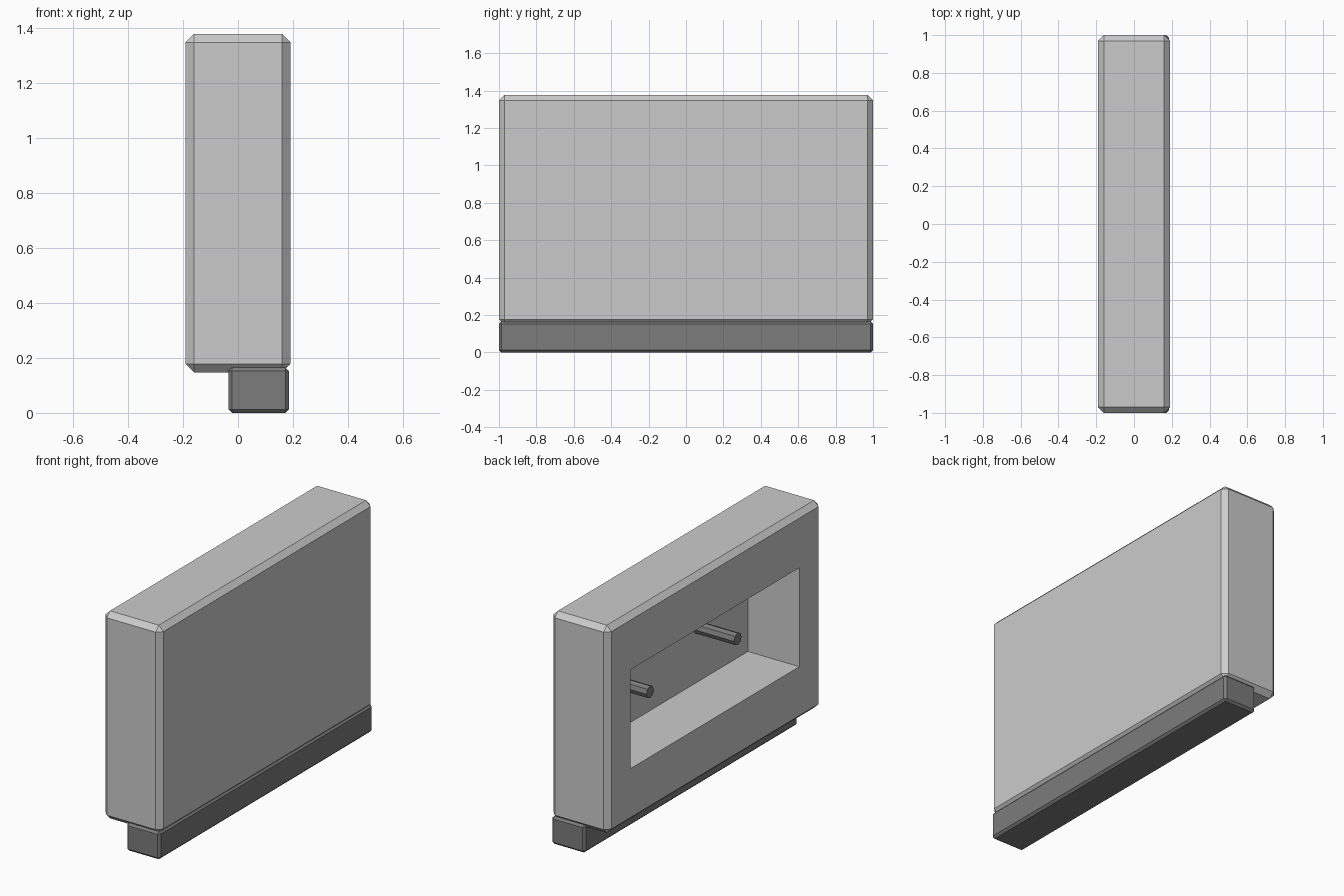
import bpy, bmesh
from mathutils import Matrix, Vector
from math import pi

if "Cube" in bpy.data.objects:
    bpy.data.objects.remove(bpy.data.objects["Cube"])

dark = bpy.data.materials.new("dark_grey")
dark.diffuse_color = (0.2, 0.2, 0.2, 1)
dark.use_nodes = True
dark.node_tree.nodes["Principled BSDF"].inputs["Base Color"].default_value = dark.diffuse_color


def chamfered_box(lo, hi, chamfer):
    lo, hi = Vector(lo), Vector(hi)
    bm = bmesh.new()
    bmesh.ops.create_cube(bm, size=1, matrix=Matrix.Translation((lo + hi) / 2)
                          @ Matrix.Diagonal((*(hi - lo), 1)))
    bmesh.ops.bevel(bm, geom=bm.edges[:], offset=chamfer, segments=1,
                    profile=0.5, affect='EDGES')
    return bm


def finish(bm, name, material=None):
    bmesh.ops.recalc_face_normals(bm, faces=bm.faces[:])
    mesh = bpy.data.meshes.new(name)
    bm.to_mesh(mesh)
    bm.free()
    obj = bpy.data.objects.new(name, mesh)
    if material:
        mesh.materials.append(material)
    bpy.context.collection.objects.link(obj)
    return obj


# Casing with a rectangular recess pushed into its -x face
bm = chamfered_box((-0.19, -1, 0.147), (0.19, 1, 1.377), 0.03)
side = min(bm.faces, key=lambda f: f.calc_center_median().x)
bmesh.ops.inset_individual(bm, faces=[side], thickness=0.1)
for v in side.verts:
    v.co.y = 0.79 if v.co.y > 0 else -0.79
    v.co.z = 1.053 if v.co.z > 0.76 else 0.467
pushed = bmesh.ops.extrude_discrete_faces(bm, faces=[side])["faces"]
for v in pushed[0].verts:
    v.co.x = 0.147
finish(bm, "casing")

# Bottom rail, offset towards +x
finish(chamfered_box((-0.035, -1, 0), (0.185, 1, 0.165), 0.013), "bottom_rail", dark)

# Two pegs standing out from the back of the recess
for name, y in (("peg_right", -0.32), ("peg_left", 0.50)):
    bm = bmesh.new()
    bmesh.ops.create_cone(bm, cap_ends=True, segments=8, radius1=0.036, radius2=0.036,
                          depth=0.275,
                          matrix=Matrix.Translation((0.0225, y, 0.79))
                          @ Matrix.Rotation(pi / 2, 4, 'Y'))
    finish(bm, name, dark)
